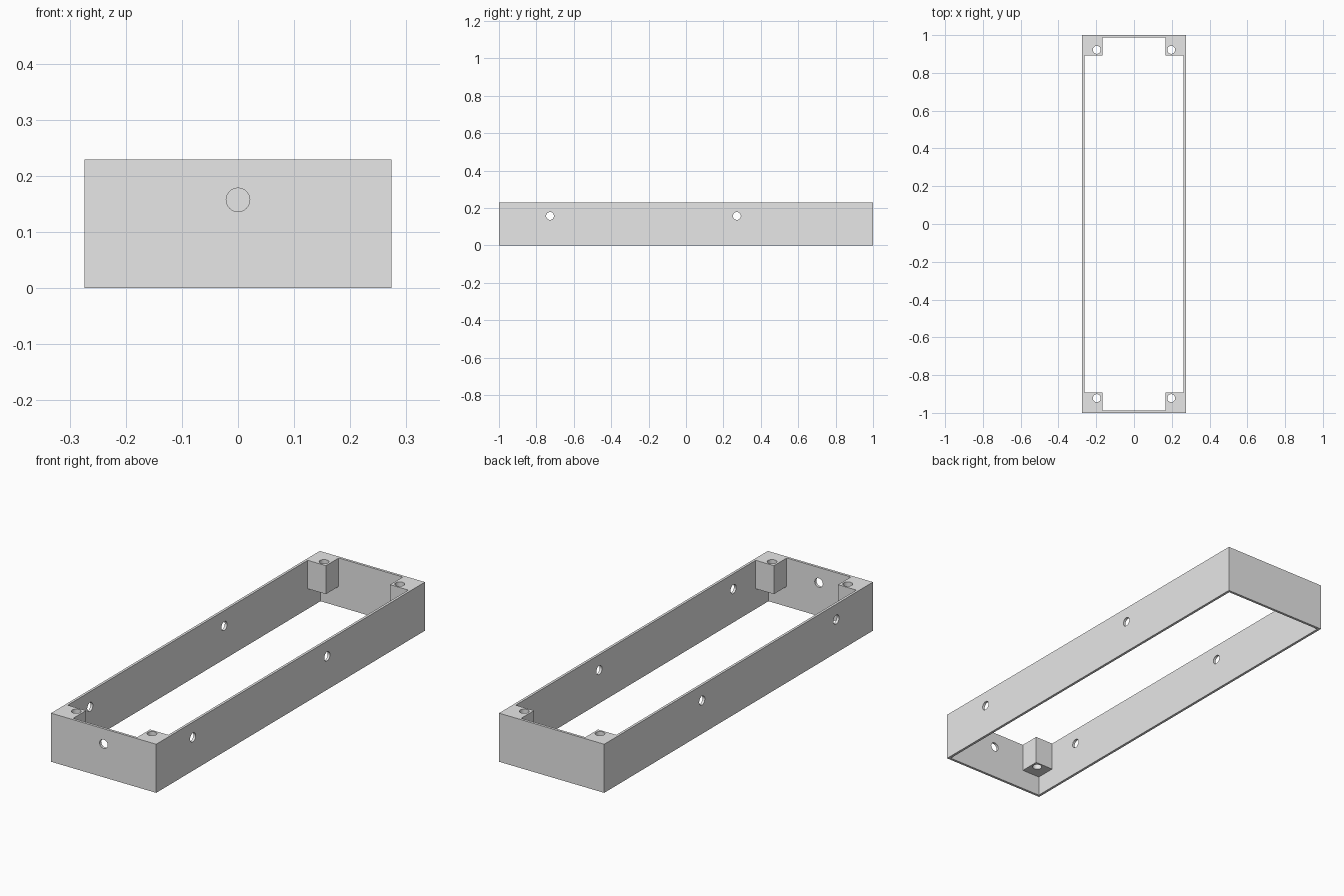
import bpy
from math import pi

cube = bpy.data.objects.get("Cube")
if cube:
    bpy.data.objects.remove(cube, do_unlink=True)

W, L, H = 0.274, 1.0, 0.229      # half width, half length, height
WALL = 0.012
POST_X, POST_Y, POST_Z = 0.167, 0.893, 0.095   # inner faces and underside of posts
HOLE_R, HOLE_Z = 0.021, 0.157

grey = bpy.data.materials.new("plain_grey")
grey.use_nodes = True
grey.diffuse_color = (0.8, 0.8, 0.8, 1)
grey.node_tree.nodes["Principled BSDF"].inputs["Base Color"].default_value = (0.8, 0.8, 0.8, 1)


def box(name, low, high):
    mid = [(a + b) / 2 for a, b in zip(low, high)]
    bpy.ops.mesh.primitive_cube_add(size=1, location=mid)
    ob = bpy.context.object
    ob.name = name
    ob.scale = [b - a for a, b in zip(low, high)]
    bpy.ops.object.transform_apply(location=True, rotation=True, scale=True)
    ob.data.materials.append(grey)
    return ob


def drill(name, location, depth, rotation=(0, 0, 0)):
    bpy.ops.mesh.primitive_cylinder_add(vertices=32, radius=HOLE_R, depth=depth,
                                        location=location, rotation=rotation)
    ob = bpy.context.object
    ob.name = name
    ob.data.materials.append(grey)
    return ob


def combine(target, tool, operation):
    mod = target.modifiers.new(operation.lower(), 'BOOLEAN')
    mod.operation = operation
    mod.solver = 'EXACT'
    mod.object = tool
    tool.hide_render = True
    bpy.context.view_layer.objects.active = target
    bpy.ops.object.modifier_apply(modifier=mod.name)
    bpy.data.objects.remove(tool, do_unlink=True)


# Rectangular wall frame, open above and below, with a raised-post notch left in each corner
frame = box("frame", (-W, -L, 0), (W, L, H))
combine(frame, box("lower_opening", (WALL - W, WALL - L, -0.1), (W - WALL, L - WALL, POST_Z)),
        'DIFFERENCE')
combine(frame, box("long_opening", (-POST_X, WALL - L, -0.1), (POST_X, L - WALL, H + 0.1)),
        'DIFFERENCE')
combine(frame, box("wide_opening", (WALL - W, -POST_Y, -0.1), (W - WALL, POST_Y, H + 0.1)),
        'DIFFERENCE')

# Vertical screw holes through the corner posts
for x in (-0.197, 0.197):
    for y in (-0.922, 0.922):
        combine(frame, drill("screw_hole", (x, y, H / 2), 1), 'DIFFERENCE')

# Cable holes through both long walls, and one in the front wall
for y in (-0.727, 0.272):
    combine(frame, drill("side_hole", (0, y, HOLE_Z), 1, (0, pi / 2, 0)), 'DIFFERENCE')
combine(frame, drill("front_hole", (0, -L, HOLE_Z), 0.1, (pi / 2, 0, 0)), 'DIFFERENCE')

# Smooth hole walls, crisp edges
bpy.ops.object.select_all(action='DESELECT')
frame.select_set(True)
bpy.context.view_layer.objects.active = frame
bpy.ops.object.shade_smooth_by_angle(angle=pi / 6)
